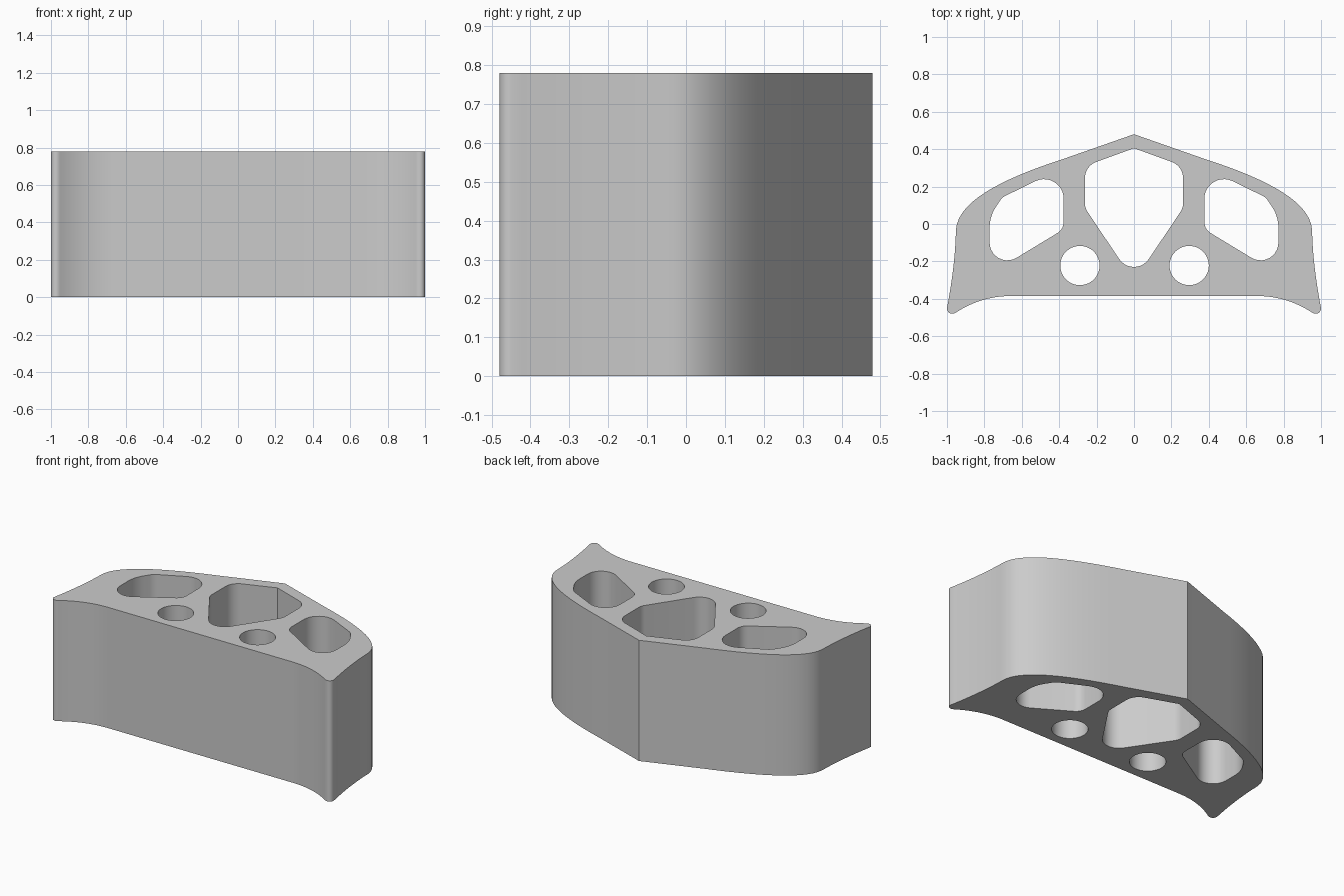
import bpy, bmesh
from math import sin, cos, tan, tau
from mathutils import Vector
from mathutils.geometry import interpolate_bezier

HEIGHT = 0.78

cube = bpy.data.objects.get("Cube")
if cube:
    bpy.data.objects.remove(cube, do_unlink=True)


def rounded(corners, steps=10):
    """Closed polygon from (x, y, fillet radius) corners."""
    points = []
    for i, (x, y, r) in enumerate(corners):
        p = Vector((x, y))
        if r == 0:
            points.append(p)
            continue
        a = (Vector(corners[i - 1][:2]) - p).normalized()
        b = (Vector(corners[(i + 1) % len(corners)][:2]) - p).normalized()
        half = a.angle(b) / 2
        centre = p + (a + b).normalized() * r / sin(half)
        start = (p + a * r / tan(half) - centre).normalized()
        end = (p + b * r / tan(half) - centre).normalized()
        points += [centre + start.slerp(end, k / steps) * r for k in range(steps + 1)]
    return points


def circle(x, y, r, steps=48):
    return [Vector((x + r * cos(tau * k / steps), y + r * sin(tau * k / steps)))
            for k in range(steps)]


def mirrored(points):
    return [Vector((-p.x, p.y)) for p in reversed(points)]


# Outer outline: right half as bezier spans from roof to underside, then mirrored
spans = [
    ((0.38, 0.347), (0.68, 0.25), (0.94, 0.13), (0.952, -0.03)),
    ((0.952, -0.03), (0.955, -0.18), (0.975, -0.32), (1.0, -0.45)),
    ((1.0, -0.45), (1.0, -0.475), (0.975, -0.49), (0.95, -0.472)),
    ((0.95, -0.472), (0.87, -0.42), (0.77, -0.385), (0.66, -0.385)),
]
half = []
for span in spans:
    pts = interpolate_bezier(*[Vector((x, y, 0)) for x, y in span], 16)
    half += [Vector((p[0], p[1])) for p in pts[:-1]]
half.append(Vector(spans[-1][-1]))
outline = [Vector((0, 0.48))] + half + mirrored(half)

# Through holes: central pocket, two side pockets, two round bores
centre_pocket = rounded([
    (0, 0.405, 0), (0.262, 0.31, 0.09), (0.262, 0.085, 0.08),
    (0, -0.305, 0.095), (-0.262, 0.085, 0.08), (-0.262, 0.31, 0.09)])
side_pocket = rounded([
    (0.376, 0.303, 0.105), (0.705, 0.142, 0.08), (0.772, 0.04, 0.2),
    (0.772, -0.268, 0.095), (0.376, -0.028, 0.07)])
loops = [outline, centre_pocket, side_pocket, mirrored(side_pocket),
         circle(0.295, -0.222, 0.105), circle(-0.289, -0.222, 0.105)]

# Extruded block from the filled profile
curve = bpy.data.curves.new("block_profile", "CURVE")
curve.dimensions = "2D"
curve.fill_mode = "BOTH"
curve.extrude = HEIGHT / 2
for loop in loops:
    spline = curve.splines.new("POLY")
    spline.points.add(len(loop) - 1)
    for point, p in zip(spline.points, loop):
        point.co = (p.x, p.y, 0, 1)
    spline.use_cyclic_u = True

block = bpy.data.objects.new("arched_block", curve)
bpy.context.collection.objects.link(block)
bpy.ops.object.select_all(action="DESELECT")
block.select_set(True)
bpy.context.view_layer.objects.active = block
bpy.ops.object.convert(target="MESH")
block = bpy.context.object
block.name = "arched_block"

# Weld the caps to the walls and stand the block on the ground
bm = bmesh.new()
bm.from_mesh(block.data)
bmesh.ops.remove_doubles(bm, verts=bm.verts, dist=0.0002)
bmesh.ops.translate(bm, verts=bm.verts, vec=(0, 0, HEIGHT / 2))
bmesh.ops.recalc_face_normals(bm, faces=bm.faces)
bm.to_mesh(block.data)
bm.free()

# Plain grey finish
grey = bpy.data.materials.new("light_grey")
grey.use_nodes = True
colour = (0.6, 0.6, 0.6, 1)
grey.diffuse_color = colour
grey.node_tree.nodes["Principled BSDF"].inputs["Base Color"].default_value = colour
block.data.materials.clear()
block.data.materials.append(grey)
bpy.ops.object.shade_smooth_by_angle(angle=0.5)
